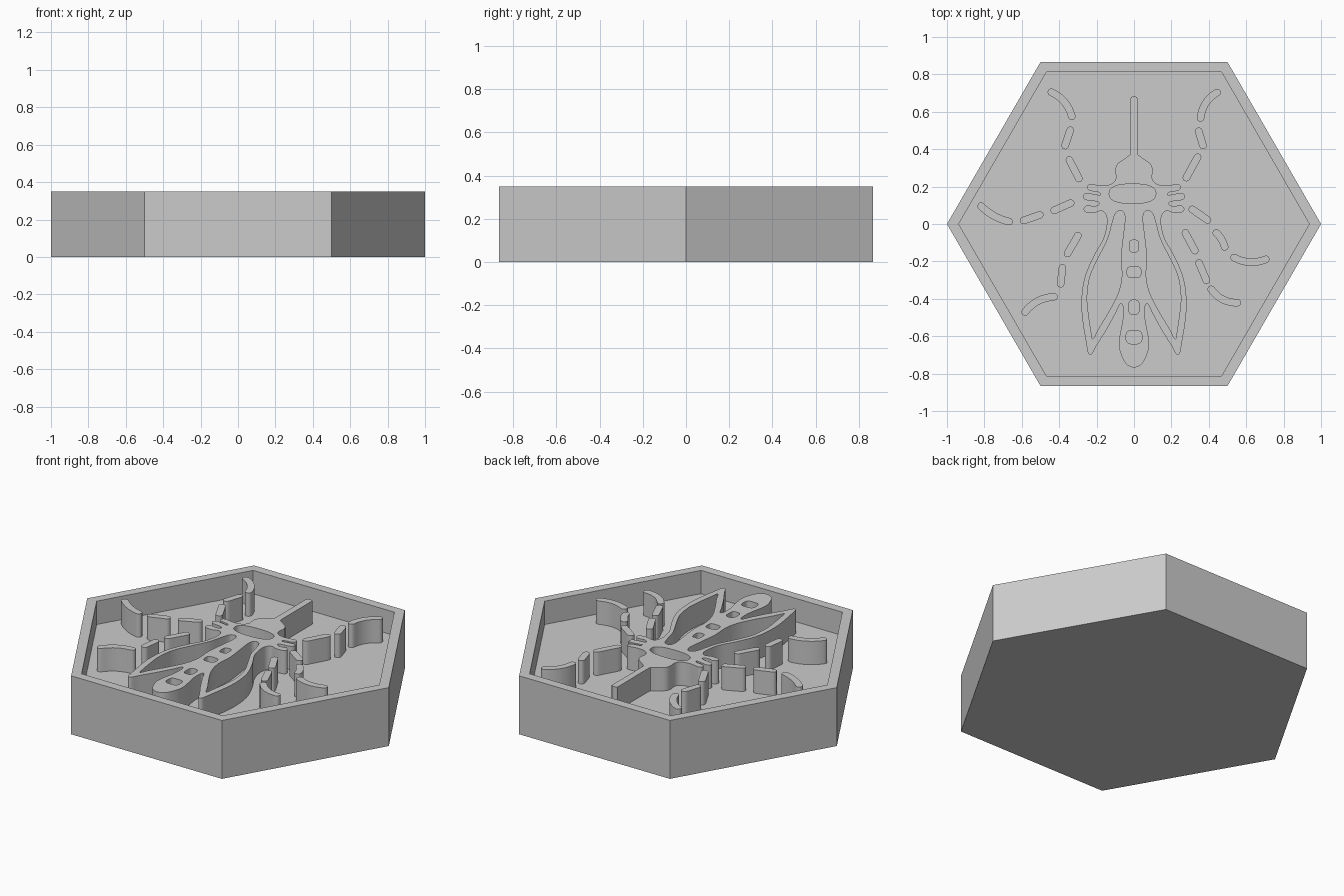
import bpy, bmesh, math
from mathutils import Vector

if "Cube" in bpy.data.objects:
    bpy.data.objects.remove(bpy.data.objects["Cube"])

FLOOR, TOP = 0.21, 0.35
grey = bpy.data.materials.new("light grey")
grey.diffuse_color = (0.6, 0.6, 0.6, 1)
grey.use_nodes = True
grey.node_tree.nodes["Principled BSDF"].inputs["Base Color"].default_value = grey.diffuse_color


def smooth_loop(pts, steps=5):
    """Closed Catmull-Rom loop through the points."""
    p = [Vector(q) for q in pts]
    n, out = len(p), []
    for i in range(n):
        a, b, c, d = p[i - 1], p[i], p[(i + 1) % n], p[(i + 2) % n]
        for k in range(steps):
            t = k / steps
            out.append(0.5 * (2 * b + (c - a) * t + (2 * a - 5 * b + 4 * c - d) * t * t
                              + (3 * b - a - 3 * c + d) * t ** 3))
    return out


def ellipse(cx, cy, rx, ry, n=32, power=1.0):
    """Ellipse; a power below 1 makes it boxier."""
    def f(v):
        return math.copysign(abs(v) ** power, v)
    return [Vector((cx + rx * f(math.cos(2 * math.pi * i / n)),
                    cy + ry * f(math.sin(2 * math.pi * i / n)))) for i in range(n)]


def stroke(a, b, bend=0.0, r=0.02):
    """Outline of a bent bar with round ends."""
    a, b = Vector(a), Vector(b)
    d = (b - a).normalized()
    side = Vector((-d.y, d.x))
    mid = (a + b) / 2 + side * bend * 2
    a, b = a + d * r, b - d * r
    line = [a * (1 - t) ** 2 + mid * 2 * t * (1 - t) + b * t * t for t in [i / 8 for i in range(9)]]
    left, right = [], []
    for i, p in enumerate(line):
        tan = (line[min(i + 1, 8)] - line[max(i - 1, 0)]).normalized()
        nrm = Vector((-tan.y, tan.x)) * r
        left.append(p + nrm)
        right.append(p - nrm)

    def cap(c, start):
        v = start - c
        ang = math.atan2(v.y, v.x)
        return [c + Vector((math.cos(ang - math.pi * k / 6), math.sin(ang - math.pi * k / 6))) * r
                for k in range(1, 6)]
    return left + cap(line[-1], left[-1]) + right[::-1] + cap(line[0], right[0])


def plate(name, loops):
    """Raised plate from filled outlines; inner loops become pits."""
    cu = bpy.data.curves.new(name, 'CURVE')
    cu.dimensions, cu.fill_mode = '2D', 'BOTH'
    cu.extrude = (TOP - FLOOR + 0.01) / 2
    for loop in loops:
        s = cu.splines.new('POLY')
        s.points.add(len(loop) - 1)
        for pt, v in zip(s.points, loop):
            pt.co = (v.x, v.y, 0, 1)
        s.use_cyclic_u = True
    tmp = bpy.data.objects.new(name + "_outline", cu)
    bpy.context.collection.objects.link(tmp)
    dg = bpy.context.evaluated_depsgraph_get()
    me = bpy.data.meshes.new_from_object(tmp.evaluated_get(dg))
    bpy.data.objects.remove(tmp)
    me.name = name
    bm = bmesh.new()
    bm.from_mesh(me)
    bmesh.ops.remove_doubles(bm, verts=bm.verts, dist=1e-5)
    bmesh.ops.recalc_face_normals(bm, faces=bm.faces)
    bm.to_mesh(me)
    bm.free()
    finish(name, me).location.z = (TOP + FLOOR - 0.01) / 2


def finish(name, me, smooth=True):
    me.materials.clear()
    me.materials.append(grey)
    ob = bpy.data.objects.new(name, me)
    bpy.context.collection.objects.link(ob)
    if smooth:
        bpy.ops.object.select_all(action='DESELECT')
        ob.select_set(True)
        bpy.context.view_layer.objects.active = ob
        bpy.ops.object.shade_smooth_by_angle(angle=math.radians(35))
    return ob


# Hexagonal tray: bottom, outer wall, rim, inner wall, floor
bm = bmesh.new()
rings = [[bm.verts.new((r * math.cos(i * math.pi / 3), r * math.sin(i * math.pi / 3), z))
          for i in range(6)] for r, z in ((1, 0), (1, TOP), (0.937, TOP), (0.937, FLOOR))]
bm.faces.new(rings[0][::-1])
bm.faces.new(rings[3])
for lo, hi in zip(rings, rings[1:]):
    for i in range(6):
        j = (i + 1) % 6
        bm.faces.new((lo[i], lo[j], hi[j], hi[i]))
bmesh.ops.recalc_face_normals(bm, faces=bm.faces)
me = bpy.data.meshes.new("hex_tray")
bm.to_mesh(me)
bm.free()
finish("hex_tray", me, smooth=False)

# Insect body: half outline, mirrored (snout, head, leg stubs, wing, tail)
half = [(0.017, .675), (.02, .65), (.02, .4), (.03, .365), (.085, .325), (.10, .29), (.097, .245),
        (.12, .215), (.17, .205), (.235, .213), (.25, .195), (.235, .178), (.19, .17), (.18, .155),
        (.215, .16), (.26, .165), (.272, .145), (.255, .128), (.20, .12), (.185, .108), (.21, .095),
        (.25, .1), (.27, .08), (.255, .062), (.21, .06), (.175, .07), (.15, .05),
        (.145, 0), (.165, -.08), (.215, -.17), (.262, -.28), (.28, -.39), (.277, -.5),
        (.255, -.64), (.245, -.69), (.225, -.695), (.2, -.65), (.15, -.57), (.10, -.48), (.075, -.43),
        (.06, -.44), (.06, -.51), (.08, -.62), (.075, -.68), (.045, -.745)]
body = [(0, .683)] + half + [(0, -.767)] + [(-x, y) for x, y in reversed(half)]
wing = [(.08, .07), (.1, .055), (.118, 0), (.14, -.08), (.19, -.18), (.235, -.28), (.25, -.38),
        (.246, -.46), (.23, -.57), (.22, -.615), (.19, -.56), (.13, -.46), (.085, -.37),
        (.065, -.28), (.07, -.18), (.06, -.08), (.048, .03), (.06, .068)]
pits = [smooth_loop(wing), smooth_loop([(-x, y) for x, y in wing]),
        ellipse(-.008, .162, .125, .052, power=.8)]
for y, rx, ry in ((-.118, .025, .032), (-.257, .037, .03), (-.445, .028, .038), (-.605, .042, .036)):
    pits.append(ellipse(0, y, rx, ry, power=.6))
plate("insect_body", [smooth_loop(body)] + pits)

# Leg segments: start, end, bend
legs = {
    "left_front_leg": [((-.455, .72), (-.32, .56), .02), ((-.335, .52), (-.375, .40), 0),
                       ((-.355, .36), (-.285, .225), 0)],
    "left_middle_leg": [((-.32, .12), (-.445, .065), 0), ((-.485, .055), (-.61, .012), 0),
                        ((-.65, .003), (-.835, .105), .012)],
    "left_rear_leg": [((-.29, -.045), (-.365, -.175), 0), ((-.38, -.215), (-.395, -.34), 0),
                      ((-.41, -.38), (-.6, -.48), -.02)],
    "right_front_leg": [((.455, .72), (.345, .55), -.02), ((.34, .515), (.375, .40), 0),
                        ((.35, .375), (.27, .23), 0)],
    "right_middle_leg": [((.295, .09), (.41, .01), 0), ((.43, -.03), (.495, -.14), .006),
                         ((.515, -.178), (.725, -.19), -.02)],
    "right_rear_leg": [((.265, -.03), (.335, -.16), 0), ((.34, -.19), (.395, -.32), 0),
                       ((.395, -.34), (.57, -.43), -.02)],
}
for name, bars in legs.items():
    plate(name, [stroke(*bar) for bar in bars])
